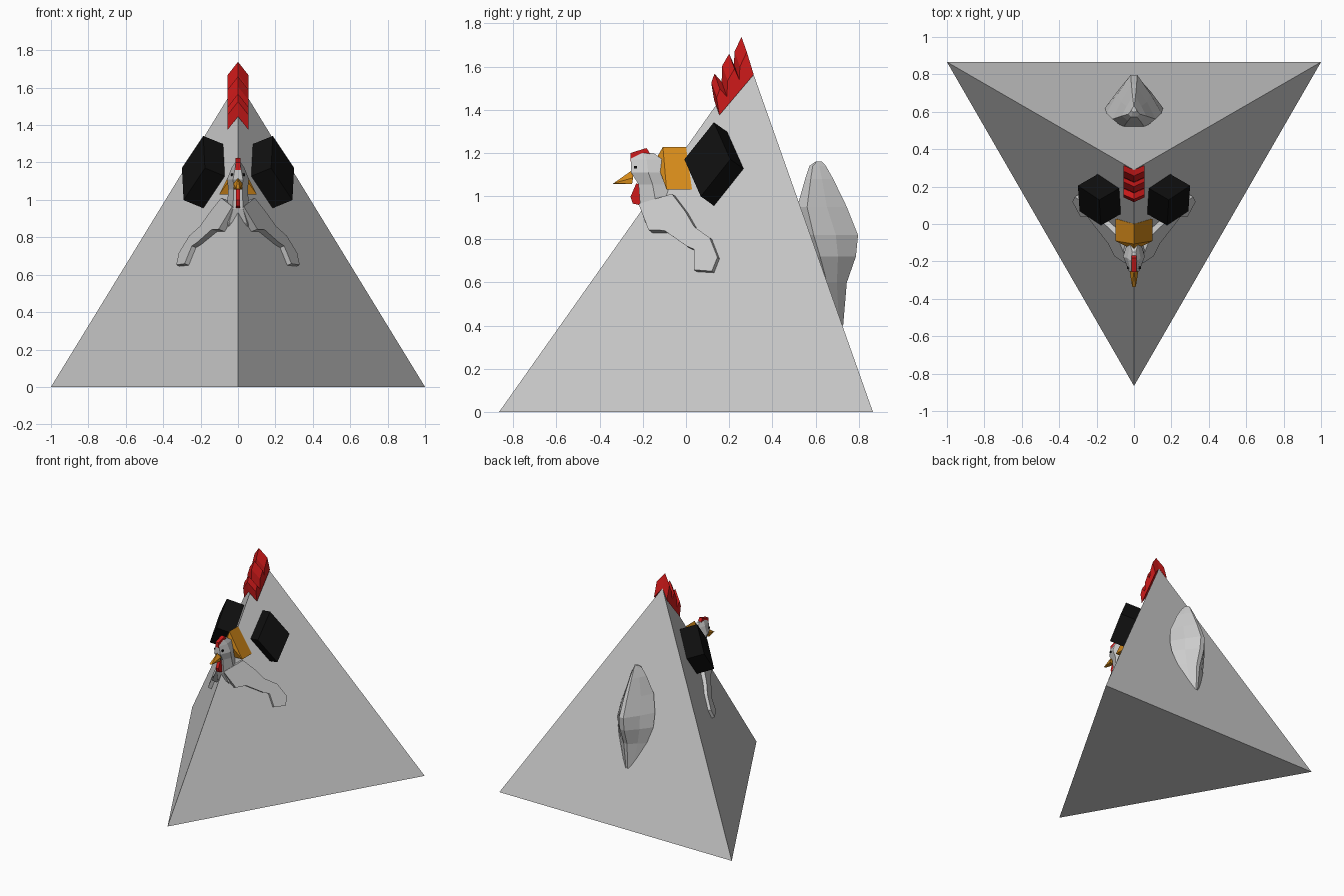
import bpy, bmesh, math
from mathutils import Vector

if "Cube" in bpy.data.objects:
    bpy.data.objects.remove(bpy.data.objects["Cube"])


def material(name, rgb):
    m = bpy.data.materials.new(name)
    m.diffuse_color = (*rgb, 1)
    m.use_nodes = True
    m.node_tree.nodes["Principled BSDF"].inputs["Base Color"].default_value = m.diffuse_color
    return m


RED = material("red", (0.62, 0.01, 0.01))
ORANGE = material("orange", (0.65, 0.25, 0.01))
BLACK = material("black", (0.005, 0.005, 0.005))


def finish(name, bm, mat=None, mirror=False):
    bmesh.ops.recalc_face_normals(bm, faces=bm.faces)
    me = bpy.data.meshes.new(name)
    bm.to_mesh(me)
    bm.free()
    ob = bpy.data.objects.new(name, me)
    bpy.context.collection.objects.link(ob)
    if mat:
        me.materials.append(mat)
    if mirror:
        ob.modifiers.new("mirror", "MIRROR")
    return ob


def hull(name, pts, mat=None, mirror=False):
    bm = bmesh.new()
    for p in pts:
        bm.verts.new(p)
    res = bmesh.ops.convex_hull(bm, input=bm.verts)
    bmesh.ops.dissolve_limit(bm, angle_limit=0.02, verts=bm.verts, edges=bm.edges)
    return finish(name, bm, mat, mirror)


def loft(name, rings, mat=None, mirror=False):
    bm = bmesh.new()
    rs = [[bm.verts.new(p) for p in r] for r in rings]
    for a, b in zip(rs, rs[1:]):
        for i in range(len(a)):
            j = (i + 1) % len(a)
            bm.faces.new((a[i], a[j], b[j], b[i]))
    bm.faces.new(rs[0])
    bm.faces.new(rs[-1])
    return finish(name, bm, mat, mirror)


# Frame of the right-hand pyramid face: along, up the slope, outward
R3 = math.sqrt(3)
APEX = Vector((0, R3 / 6 * 2 / 2 * 1.0, math.sqrt(8 / 3)))
ALONG = Vector((0.5, R3 / 2, 0))
UP = (APEX - Vector((0.5, 0, 0))).normalized()
OUT = ALONG.cross(UP).normalized()


def on_face(y, z, lift=0):
    """Point of the right-hand face at the given y and z, lifted outward."""
    x = 0.5 - (OUT.y * y + OUT.z * z) / OUT.x
    return Vector((x, y, z)) + OUT * lift


# Pyramid body
hull("pyramid_body", [(-1, R3 / 2, 0), (1, R3 / 2, 0), (0, -R3 / 2, 0), APEX])

# Diamond eyes, one on each front face
c = on_face(0.16, 1.127)
hull("large_eyes", [c + d + OUT * h for h in (-0.005, 0.13)
                    for d in (ALONG * 0.123, ALONG * -0.123, UP * 0.182, UP * -0.182)],
     BLACK, True)

# Large comb folded over the front edge
comb = [(0.13, 1.445), (0.117, 1.525), (0.132, 1.567), (0.165, 1.53), (0.168, 1.605),
        (0.2, 1.66), (0.222, 1.61), (0.225, 1.67), (0.257, 1.738), (0.289, 1.633)]
loft("large_comb", [[(x, y + abs(x) * 0.45, z - abs(x) * 1.27) for y, z in comb]
                    for x in (-0.055, 0, 0.055)], RED)

# Large roof-shaped beak
hull("large_beak", [(0, 0, 1.228), (0, -0.107, 1.228), (0, -0.14, 1.17), (0, -0.08, 1.03)]
     + [(s * 0.1, y, 1.03) for s in (-1, 1) for y in (0.028, -0.09)], ORANGE)

# Tail on the back face: z, inner y, ridge y, half width
tail = [(0.40, 0.68, 0.728, 0.06), (0.6, 0.63, 0.745, 0.12), (0.72, 0.58, 0.787, 0.155),
        (0.82, 0.54, 0.797, 0.148), (0.95, 0.515, 0.745, 0.115),
        (1.08, 0.552, 0.682, 0.065), (1.14, 0.572, 0.648, 0.03), (1.16, 0.6, 0.63, 0.015)]
loft("tail", [[(sx * w, a + (b - a) * t, z) for sx, t in
               ((-0.5, 0), (-1, 0.2), (-0.6, 0.6), (-0.12, 1), (0.12, 1), (0.6, 0.6), (1, 0.2), (0.5, 0))]
              for z, a, b, w in tail])

# Small head and neck: z, front y, back y, half width
neck = [(1.2, -0.245, -0.15, 0.015), (1.17, -0.255, -0.11, 0.035), (1.11, -0.255, -0.095, 0.058),
        (1.055, -0.22, -0.09, 0.052), (0.95, -0.212, -0.06, 0.06), (0.88, -0.19, 0, 0.105),
        (0.83, -0.155, 0.02, 0.125)]
loft("small_head_and_neck", [[(sx * w, a + (b - a) * t, z) for sx, t in
                              ((-0.45, 0), (-1, 0.5), (-0.6, 1), (0.6, 1), (1, 0.5), (0.45, 0))]
                             for z, a, b, w in neck])

# Small wings draped over the front faces, thinner at the tip
wing = [(-0.2, 0.95), (-0.155, 0.83), (-0.085, 0.83), (0.015, 0.76), (0.05, 0.745), (0.05, 0.65),
        (0.13, 0.645), (0.155, 0.71), (0.12, 0.8), (0.05, 0.85), (0.01, 0.92), (-0.05, 1.0)]
mid = Vector((0, 0.82))
loft("small_wings", [[on_face(y, z, lift if lift < 0 else 0.03 - 0.06 * y) for y, z in wing]
                     for lift in (-0.01, 1)], mirror=True)

# Small face: comb, wattle, beak and eyes
hull("small_comb", [(x, y, z) for x in (-0.014, 0.014) for y, z in
                    ((-0.257, 1.16), (-0.257, 1.2), (-0.183, 1.223), (-0.165, 1.195), (-0.165, 1.17))], RED)
hull("small_wattle", [(x, y, z) for x in (-0.012, 0.012) for y, z in
                      ((-0.23, 1.06), (-0.257, 0.998), (-0.247, 0.966), (-0.21, 0.957), (-0.208, 1.05))], RED)
hull("small_beak", [(0, -0.338, 1.057), (0, -0.25, 1.12)] +
     [(s * w, y, z) for s in (-1, 1) for w, y, z in
      ((0.024, -0.245, 1.085), (0.022, -0.25, 1.056), (0.01, -0.335, 1.06))], ORANGE)
hull("small_eyes", [(0.033 + dx, -0.234 + dy, 1.134 + dz) for dx in (-0.012, 0.004)
                    for dy in (-0.006, 0.006) for dz in (-0.006, 0.006)], BLACK, True)
